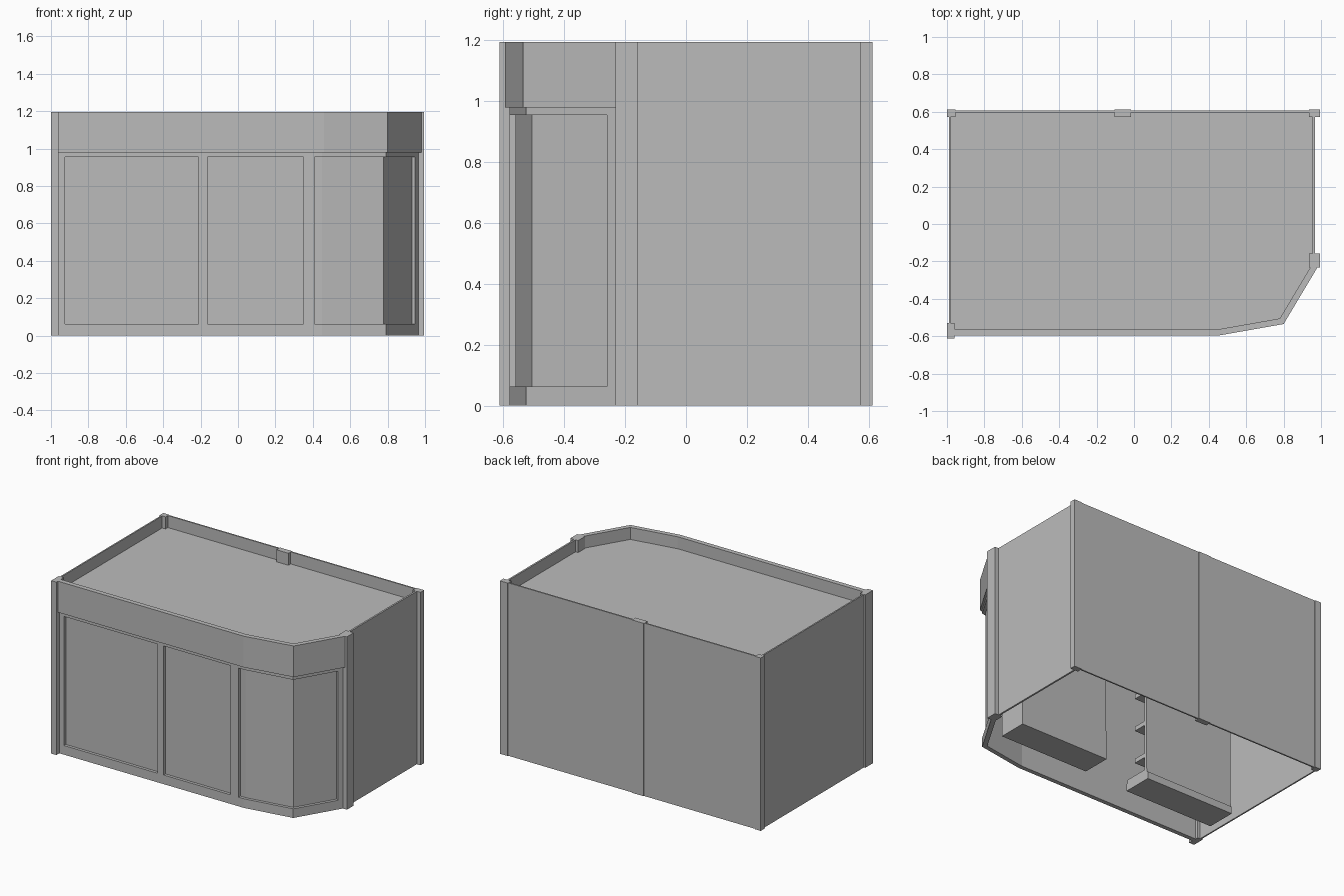
import bpy
import bmesh
from mathutils import Vector

cube = bpy.data.objects.get("Cube")
if cube:
    bpy.data.objects.remove(cube, do_unlink=True)

GREY = (0.5, 0.5, 0.5, 1)
grey = bpy.data.materials.new("plain_grey")
grey.use_nodes = True
grey.diffuse_color = GREY
grey.node_tree.nodes["Principled BSDF"].inputs["Base Color"].default_value = GREY

TOP = 1.195


def prism(name, outline, z0, z1):
    """Extrude a flat outline from z0 up to z1."""
    bm = bmesh.new()
    face = bm.faces.new([bm.verts.new((x, y, z0)) for x, y in outline])
    up = bmesh.ops.extrude_face_region(bm, geom=[face])["geom"]
    verts = [v for v in up if isinstance(v, bmesh.types.BMVert)]
    bmesh.ops.translate(bm, verts=verts, vec=(0, 0, z1 - z0))
    bmesh.ops.recalc_face_normals(bm, faces=bm.faces)
    mesh = bpy.data.meshes.new(name)
    bm.to_mesh(mesh)
    bm.free()
    mesh.materials.append(grey)
    obj = bpy.data.objects.new(name, mesh)
    bpy.context.collection.objects.link(obj)
    return obj


def box(name, x0, x1, y0, y1, z0, z1):
    return prism(name, [(x0, y0), (x1, y0), (x1, y1), (x0, y1)], z0, z1)


def inset(path, d):
    """Offset an open path to its left side with mitred corners."""
    pts = [Vector(p) for p in path]
    normals = []
    for a, b in zip(pts, pts[1:]):
        t = (b - a).normalized()
        normals.append(Vector((-t.y, t.x)))
    out = []
    for i, p in enumerate(pts):
        n0, n1 = normals[max(i - 1, 0)], normals[min(i, len(normals) - 1)]
        out.append(tuple(p + (n0 + n1) * d / (1 + n0.dot(n1))))
    return out


def strip(name, path, near, far, z0, z1):
    """Upright band following a path between two inset depths."""
    prism(name, inset(path, near) + inset(path, far)[::-1], z0, z1)


# Thin outer walls
box("back_wall", -0.99, 0.965, 0.597, 0.607, 0, TOP)
box("left_wall", -0.99, -0.98, -0.56, 0.6, 0, TOP)
box("right_wall", 0.955, 0.967, -0.2, 0.6, 0, TOP)

# Posts at the corners and the middle of the back
posts = {
    "back_left_post": (-1, -0.955, 0.572, 0.612),
    "back_middle_post": (-0.105, -0.015, 0.572, 0.612),
    "back_right_post": (0.935, 0.995, 0.572, 0.612),
    "front_right_post": (0.935, 0.995, -0.232, -0.157),
    "front_left_post": (-1, -0.96, -0.612, -0.53),
}
for name, rect in posts.items():
    box(name, *rect, 0, TOP)

# Fascia band with the cut corner, and the sunken roof inside it
fascia = [(-0.965, -0.595), (0.46, -0.595), (0.8, -0.535), (0.985, -0.225)]
strip("fascia", fascia, 0, 0.033, 0.98, TOP)
roof = inset(fascia, 0.02)
prism("roof", [(-0.985, -0.57)] + roof[:-1] + [(0.96, -0.225), (0.96, 0.602), (-0.985, 0.602)], 1.09, 1.112)

# Shop front: rails, mullions and recessed panes
front = [(-0.965, -0.58), (0.45, -0.58), (0.79, -0.525), (0.965, -0.23)]
strip("bottom_rail", front, 0, 0.03, 0, 0.063)
strip("top_rail", front, 0, 0.03, 0.955, 0.98)
strip("window_panes", front, 0.02, 0.03, 0.06, 0.96)
for i, (x0, x1) in enumerate([(-0.965, -0.925), (-0.21, -0.163), (0.35, 0.41)]):
    strip(f"mullion_{i + 1}", [(x0, -0.58), (x1, -0.58)], 0, 0.03, 0.063, 0.955)
end = Vector(front[3])
edge = end + (Vector(front[2]) - end).normalized() * 0.035
strip("end_mullion", [edge, end], 0, 0.03, 0.063, 0.955)

# Display cabinet behind the corner window
box("cabinet_base", 0.1, 0.78, -0.346, -0.146, 0, 0.2)
box("cabinet_back", 0.1, 0.78, -0.19, -0.15, 0.2, 0.85)

# Shelf rack behind the left window
box("rack_base", -0.93, -0.25, -0.37, -0.165, 0, 0.05)
box("rack_lip", -0.93, -0.25, -0.36, -0.172, 0.05, 0.075)
box("rack_back", -0.93, -0.25, -0.195, -0.175, 0.075, 0.85)
for i in range(3):
    z = 0.165 + i * 0.23
    box(f"rack_shelf_{i + 1}", -0.93, -0.25, -0.29, -0.19, z, z + 0.03)
